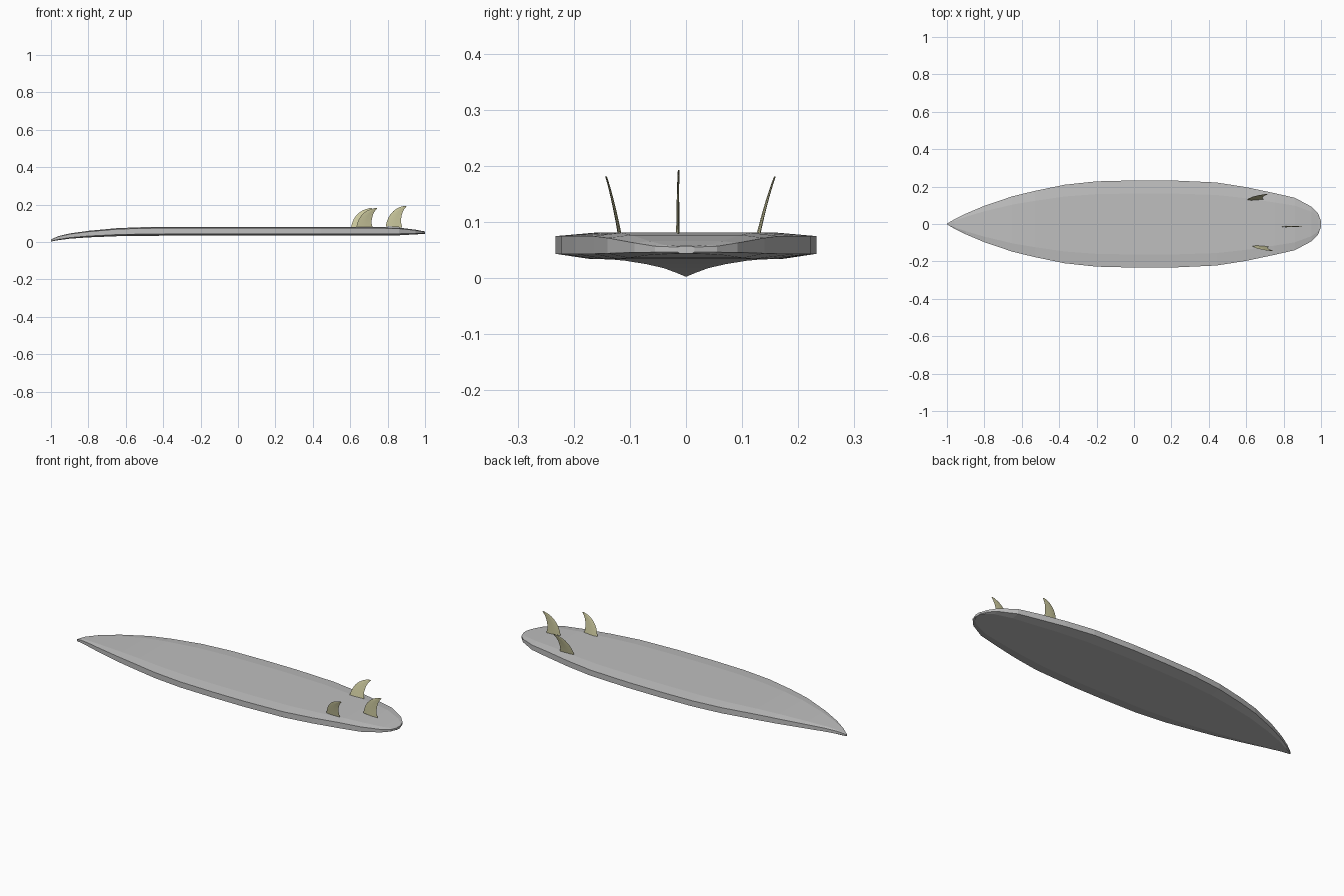
import bpy
import bmesh
import math

cube = bpy.data.objects.get("Cube")
if cube:
    bpy.data.objects.remove(cube, do_unlink=True)


def make_material(name, color):
    mat = bpy.data.materials.new(name)
    mat.use_nodes = True
    mat.diffuse_color = (*color, 1)
    mat.node_tree.nodes["Principled BSDF"].inputs["Base Color"].default_value = (*color, 1)
    return mat


def loft(name, rings, mat):
    """Skin closed rings of equal size and cap both ends."""
    bm = bmesh.new()
    rows = [[bm.verts.new(p) for p in ring] for ring in rings]
    for a, b in zip(rows, rows[1:]):
        n = len(a)
        for i in range(n):
            j = (i + 1) % n
            bm.faces.new((a[i], a[j], b[j], b[i]))
    bm.faces.new(rows[0])
    bm.faces.new(rows[-1])
    bmesh.ops.recalc_face_normals(bm, faces=bm.faces)
    mesh = bpy.data.meshes.new(name)
    bm.to_mesh(mesh)
    bm.free()
    mesh.materials.append(mat)
    obj = bpy.data.objects.new(name, mesh)
    bpy.context.collection.objects.link(obj)
    return obj


board_grey = make_material("board grey", (0.52, 0.52, 0.52))
fin_cream = make_material("fin cream", (0.60, 0.58, 0.34))

# Board stations from nose to tail: x, half width, underside z, upper z
stations = [
    (-1.0, 0.002, 0.003, 0.014), (-0.96, 0.025, 0.010, 0.032),
    (-0.9, 0.055, 0.018, 0.046), (-0.8, 0.097, 0.025, 0.060),
    (-0.65, 0.148, 0.031, 0.074), (-0.53, 0.177, 0.033, 0.079),
    (-0.37, 0.210, 0.034, 0.081), (-0.2, 0.228, 0.034, 0.081),
    (0.0, 0.233, 0.034, 0.081), (0.2, 0.233, 0.034, 0.081),
    (0.44, 0.222, 0.034, 0.081), (0.6, 0.197, 0.034, 0.081),
    (0.75, 0.165, 0.034, 0.081), (0.86, 0.140, 0.036, 0.077),
    (0.95, 0.092, 0.041, 0.066), (0.985, 0.055, 0.043, 0.059),
    (1.0, 0.015, 0.044, 0.057),
]


def board_ring(x, w, low, high):
    t = high - low
    half = [(0.35, high), (0.7, high), (1, high - 0.13 * t),
            (1, low + 0.2 * t), (0.73, low), (0.35, low)]
    return ([(x, w * y, z) for y, z in half]
            + [(x, -w * y, z) for y, z in reversed(half)])


loft("board", [board_ring(*s) for s in stations], board_grey)

# Swept fin outline: height fraction, leading x, trailing x
fin_rows = [(0, 0, 0.088), (0.2, 0.005, 0.082), (0.4, 0.013, 0.082),
            (0.6, 0.026, 0.086), (0.75, 0.041, 0.092), (0.87, 0.059, 0.100),
            (0.95, 0.078, 0.108), (1, 0.098, 0.111)]
lens = [(0, 0), (0.25, 1), (0.6, 0.8), (1, 0), (0.6, -0.8), (0.25, -1)]


def make_fin(name, x, y, base, height, lean, toe):
    rings = []
    for f, lead, trail in fin_rows:
        # The base line drops slightly towards the trailing edge
        shift = lean * (0.85 * f + 0.15 * f * f)
        rad = 0.003 * (1 - 0.5 * f)
        ring = []
        for u, v in lens:
            px = lead + (trail - lead) * u
            ring.append((x + px, y + shift + toe * (px - 0.05) + rad * v,
                         base + height * f - 0.006 * u * (1 - f)))
        rings.append(ring)
    obj = loft(name, rings, fin_cream)
    bpy.ops.object.select_all(action="DESELECT")
    obj.select_set(True)
    bpy.context.view_layer.objects.active = obj
    bpy.ops.object.shade_smooth_by_angle(angle=math.radians(35))


make_fin("centre_fin", 0.79, -0.014, 0.084, 0.109, 0.0, 0.02)
make_fin("right_side_fin", 0.633, -0.119, 0.081, 0.100, -0.022, -0.03)
make_fin("left_side_fin", 0.605, 0.130, 0.081, 0.100, 0.027, 0.03)
